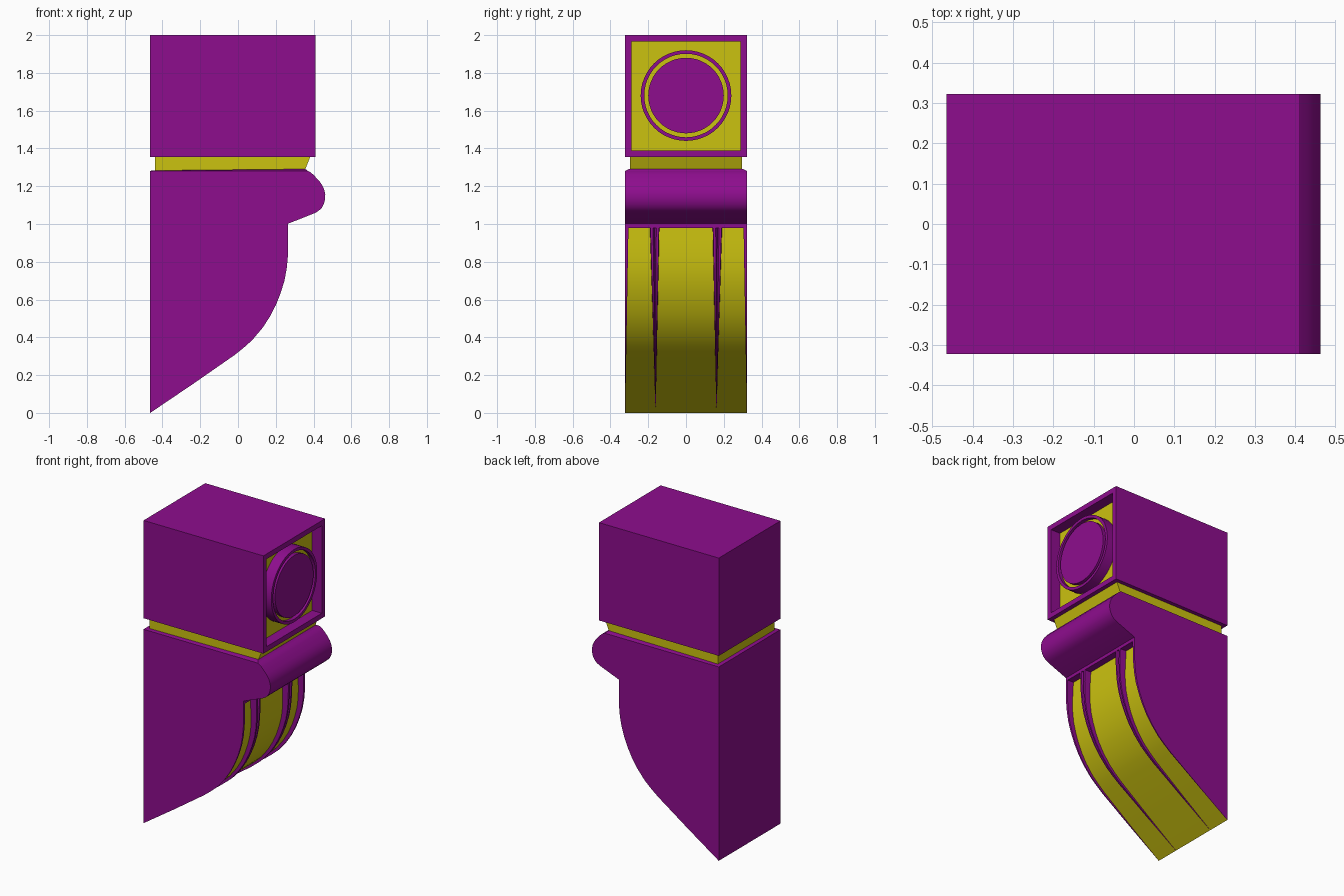
import bpy, bmesh, math
from mathutils import Vector

if "Cube" in bpy.data.objects:
    bpy.data.objects.remove(bpy.data.objects["Cube"])


def material(name, rgb):
    m = bpy.data.materials.new(name)
    m.diffuse_color = (*rgb, 1)
    m.use_nodes = True
    m.node_tree.nodes["Principled BSDF"].inputs["Base Color"].default_value = m.diffuse_color
    return m


PURPLE = material("purple", (0.27, 0.004, 0.27))
YELLOW = material("yellow", (0.60, 0.54, 0.005))


def finish(name, bm, yellow=False):
    bmesh.ops.recalc_face_normals(bm, faces=bm.faces)
    me = bpy.data.meshes.new(name)
    bm.to_mesh(me)
    bm.free()
    for m in ((YELLOW,) if yellow else (PURPLE, YELLOW)):
        me.materials.append(m)
    ob = bpy.data.objects.new(name, me)
    bpy.context.collection.objects.link(ob)
    bpy.ops.object.select_all(action='DESELECT')
    ob.select_set(True)
    bpy.context.view_layer.objects.active = ob
    bpy.ops.object.shade_smooth_by_angle(angle=math.radians(25))
    return ob


def loft(name, sections, yellow=False, yellow_edges=0):
    """Skin a row of closed sections, capped at both ends."""
    bm = bmesh.new()
    rings = [[bm.verts.new(p) for p in s] for s in sections]
    n = len(rings[0])
    for a, b in zip(rings, rings[1:]):
        for j in range(n):
            k = (j + 1) % n
            f = bm.faces.new((a[j], a[k], b[k], b[j]))
            f.material_index = int(j < yellow_edges)
    bm.faces.new(rings[0])
    bm.faces.new(rings[-1])
    return finish(name, bm, yellow)


def rect(x0, x1, y, z0, z1=None):
    z1 = z0 if z1 is None else z1
    return [(x0, -y, z0), (x1, -y, z1), (x1, y, z1), (x0, y, z0)]


BACK, HALF = -0.465, 0.322

# Outer front curve, and the flute floor that sinks below it toward the top
outer = [Vector(p) for p in (
    (BACK, 0), (-0.24, 0.152), (-0.02, 0.305), (0.03, 0.345), (0.075, 0.385),
    (0.13, 0.45), (0.168, 0.508), (0.20, 0.57), (0.226, 0.635),
    (0.246, 0.70), (0.258, 0.765), (0.264, 0.83), (0.266, 0.90), (0.266, 0.98))]
fade = [p.y / 0.98 for p in outer]
floor = []
for i, p in enumerate(outer):
    t = (outer[min(i + 1, len(outer) - 1)] - outer[max(i - 1, 0)]).normalized()
    floor.append(p - Vector((t.y, -t.x)) * 0.045 * fade[i])

# Bracket body with the roll moulding above the flutes
roll = [(0.266, 0.98), (0.266, 1.002), (0.405, 1.057), (0.425, 1.068),
        (0.443, 1.085), (0.455, 1.107), (0.461, 1.13), (0.462, 1.155),
        (0.457, 1.18), (0.447, 1.203), (0.432, 1.225), (0.40, 1.26),
        (0.385, 1.273), (0.37, 1.281), (BACK, 1.281)]
profile = [tuple(p) for p in floor] + roll
loft("bracket_body", [[(x, y, z) for x, z in profile] for y in (-HALF, HALF)],
     yellow_edges=len(floor) - 1)
loft("body_top", [rect(BACK, 0.37, HALF, 1.281), rect(BACK + 0.01, 0.357, 0.302, 1.283, 1.291)])

# Tapering ribs between the flutes and along both edges
for side, label in ((-1, "left"), (1, "right")):
    rib, edge = [], []
    for o, f, s in zip(outer, floor, fade):
        w = 0.0003 + 0.0245 * s
        c = side * (0.161 + 0.005 * s)
        m = o.lerp(f, 0.5)
        rib.append([(p.x, c + k * w, p.y) for p, k in (
            (f, -1), (o, -0.9), (o, -0.35), (m, 0), (o, 0.35), (o, 0.9), (f, 1))])
        e = side * (HALF - 0.0003 - 0.017 * s)
        edge.append([(f.x, e, f.y), (o.x, e, o.y),
                     (o.x, side * HALF, o.y), (f.x, side * HALF, f.y)])
    loft("inner_rib_" + label, rib)
    loft("edge_rib_" + label, edge)

# Yellow neck
loft("neck", [rect(BACK + 0.025, 0.352, 0.296, 1.28), rect(BACK + 0.025, 0.383, 0.296, 1.356)],
     yellow=True)

# Top block with a recessed front panel
FACE, DEPTH, CZ = 0.411, 0.07, 1.677
bm = bmesh.new()
bmesh.ops.create_cube(bm, size=1)
for v in bm.verts:
    v.co = ((FACE + BACK) / 2 + v.co.x * (FACE - BACK), v.co.y * 2 * HALF, CZ + v.co.z * 0.646)
bm.normal_update()
front = max(bm.faces, key=lambda f: f.calc_center_median().x)
bmesh.ops.inset_region(bm, faces=[front], thickness=0.048)
wall = bmesh.ops.inset_region(bm, faces=[front], thickness=0.0001)
for v in front.verts:
    v.co.x -= DEPTH
front.material_index = 1
finish("top_block", bm)

# Round medallion with a yellow groove, turned about the x axis
turn = [(0.24, FACE - DEPTH), (0.24, FACE), (0.221, FACE), (0.221, FACE - 0.025),
        (0.20, FACE - 0.025), (0.20, FACE)]
N = 48
bm = bmesh.new()
rings = [[bm.verts.new((x, r * math.cos(2 * math.pi * i / N), CZ + 0.003 + r * math.sin(2 * math.pi * i / N)))
          for i in range(N)] for r, x in turn]
for j in range(len(turn) - 1):
    for i in range(N):
        k = (i + 1) % N
        f = bm.faces.new((rings[j][i], rings[j][k], rings[j + 1][k], rings[j + 1][i]))
        f.material_index = int(j == 3)
bm.faces.new(rings[-1])
bm.faces.new(rings[0])
finish("medallion", bm)
